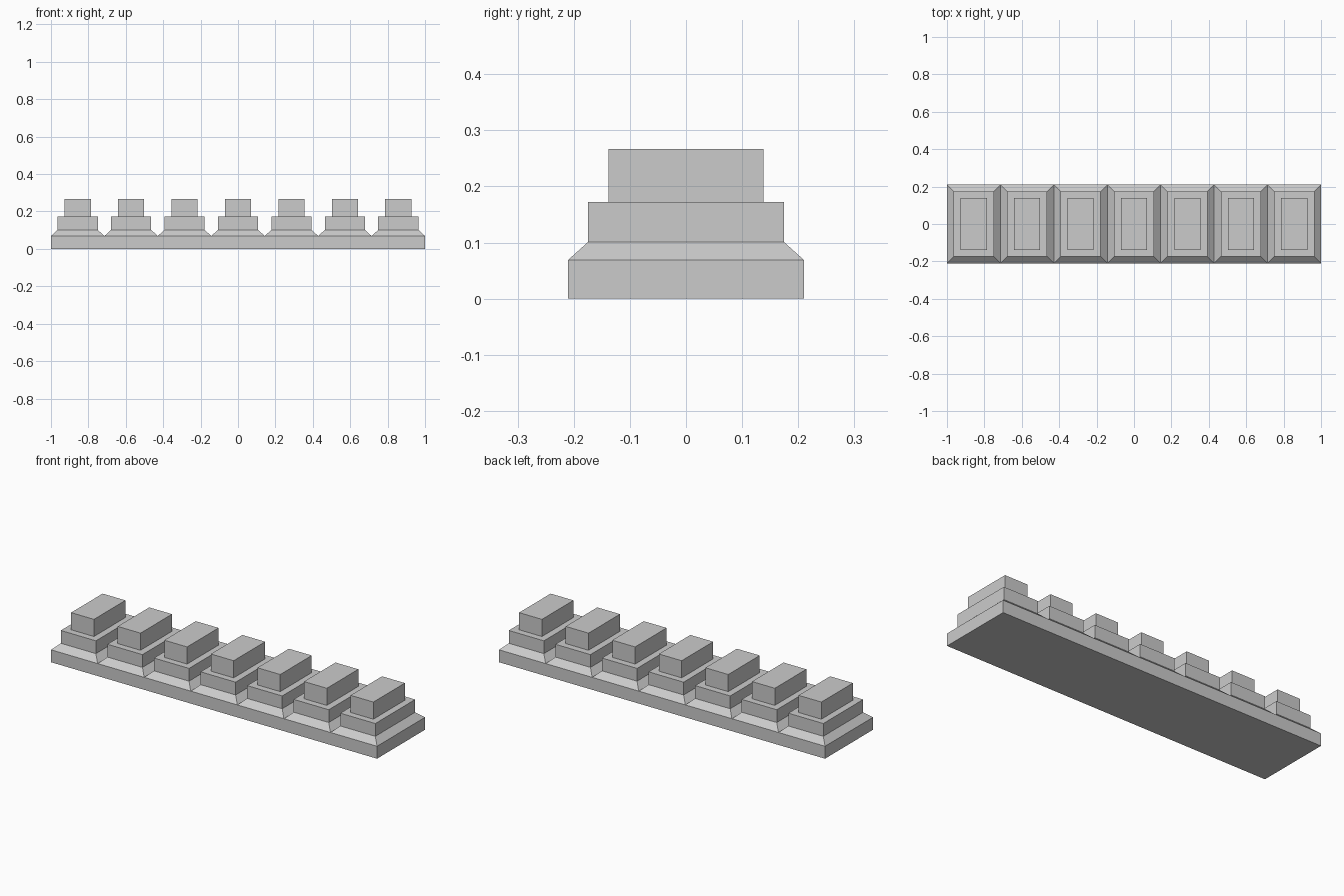
import bpy
import bmesh

if "Cube" in bpy.data.objects:
    bpy.data.objects.remove(bpy.data.objects["Cube"])

COUNT = 7
PITCH = 2 / COUNT


def stepped_stack(name, rings, x=0.0, cap_bottom=False, cap_top=False):
    """Stack of rectangular rings (half_x, half_y, z) joined by flat walls."""
    bm = bmesh.new()
    loops = [[bm.verts.new((sx * hx, sy * hy, z))
              for sx, sy in ((-1, -1), (1, -1), (1, 1), (-1, 1))]
             for hx, hy, z in rings]
    for a, b in zip(loops, loops[1:]):
        for i in range(4):
            j = (i + 1) % 4
            bm.faces.new((a[i], a[j], b[j], b[i]))
    if cap_bottom:
        bm.faces.new(loops[0][::-1])
    if cap_top:
        bm.faces.new(loops[-1])
    mesh = bpy.data.meshes.new(name)
    bm.to_mesh(mesh)
    bm.free()
    obj = bpy.data.objects.new(name, mesh)
    obj.location.x = x
    bpy.context.collection.objects.link(obj)
    return obj


# Long base slab, its top is fully covered by the row of blocks
stepped_stack("base_slab", [(1, 0.21, 0), (1, 0.21, 0.069)], cap_bottom=True)

# Stepped block: sloped foot, middle tier, top tier
block = stepped_stack("stepped_blocks", [
    (PITCH / 2, 0.21, 0.069),
    (0.1075, 0.1745, 0.101),
    (0.1075, 0.1745, 0.172),
    (0.07, 0.138, 0.172),
    (0.07, 0.138, 0.267),
], x=-1 + PITCH / 2, cap_top=True)

# Row of seven blocks
row = block.modifiers.new("row", 'ARRAY')
row.count = COUNT
row.use_relative_offset = False
row.use_constant_offset = True
row.constant_offset_displace = (PITCH, 0, 0)
